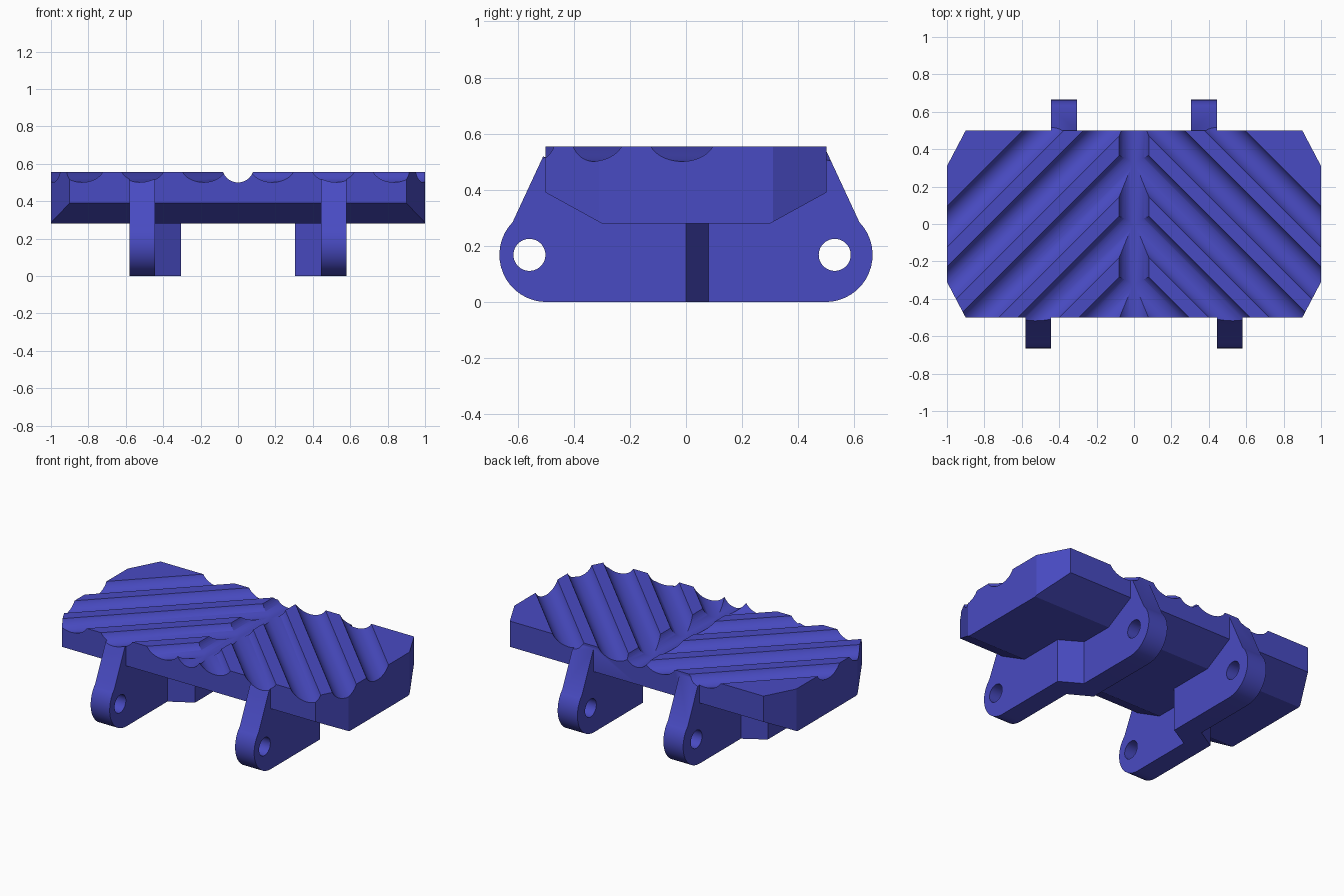
import bpy, bmesh, math

if "Cube" in bpy.data.objects:
    bpy.data.objects.remove(bpy.data.objects["Cube"])

TOP = 0.555          # height of the tread surface
R = 0.084            # groove radius
LIFT = 0.03          # groove axis above the tread surface

blue = bpy.data.materials.new("royal blue")
blue.diffuse_color = (0.066, 0.07, 0.54, 1)
blue.use_nodes = True
blue.node_tree.nodes["Principled BSDF"].inputs["Base Color"].default_value = blue.diffuse_color


def prism(name, profile, x0, x1, skew=None):
    """Extrude a (y, z) profile along x; skew maps a point to its y at x1."""
    bm = bmesh.new()
    a = [bm.verts.new((x0, y, z)) for y, z in profile]
    b = [bm.verts.new((x1, skew(y) if skew else y, z)) for y, z in profile]
    bm.faces.new(a)
    bm.faces.new(b[::-1])
    n = len(a)
    for i in range(n):
        j = (i + 1) % n
        bm.faces.new((a[j], a[i], b[i], b[j]))
    bmesh.ops.recalc_face_normals(bm, faces=bm.faces)
    return finish(name, bm)


def finish(name, bm):
    me = bpy.data.meshes.new(name)
    bm.to_mesh(me)
    bm.free()
    me.materials.append(blue)
    ob = bpy.data.objects.new(name, me)
    bpy.context.collection.objects.link(ob)
    return ob


def rod(name, loc, rot, radius, length):
    bpy.ops.mesh.primitive_cylinder_add(vertices=48, radius=radius, depth=length,
                                        location=loc, rotation=rot)
    ob = bpy.context.object
    ob.name = name
    ob.data.materials.append(blue)
    return ob


def apply_mod(ob, mod):
    bpy.context.view_layer.objects.active = ob
    bpy.ops.object.modifier_apply(modifier=mod.name)


def boolean(ob, other, op):
    mod = ob.modifiers.new("bool", 'BOOLEAN')
    mod.operation = op
    mod.solver = 'EXACT'
    mod.object = other
    bpy.context.view_layer.update()
    apply_mod(ob, mod)
    bpy.data.objects.remove(other, do_unlink=True)


# Right half of the pad: bevelled underside, clipped corners
pad = prism("track_pad", [(-0.5, TOP), (-0.5, 0.39), (-0.3, 0.28),
                          (0.3, 0.28), (0.5, 0.39), (0.5, TOP)], 0, 1)
bm = bmesh.new()
bm.from_mesh(pad.data)
for s in (-1, 1):
    cut = bmesh.ops.bisect_plane(bm, geom=bm.verts[:] + bm.edges[:] + bm.faces[:],
                                 plane_co=(0.9, s * 0.5, 0),
                                 plane_no=(0.19, s * 0.1, 0), clear_outer=True)
    edges = [e for e in cut['geom_cut'] if isinstance(e, bmesh.types.BMEdge)]
    bmesh.ops.holes_fill(bm, edges=edges)
bmesh.ops.recalc_face_normals(bm, faces=bm.faces)
bm.to_mesh(pad.data)
bm.free()


# Lugs: rounded foot, sloping shoulder, angled inner end
def lug(name, s, x_mid, x_out, hole_y):
    pts = [(s * -0.08, 0.4), (s * -0.08, 0.0)]
    for i in range(17):
        t = math.radians(-90 + 134 * i / 16)
        pts.append((s * (0.497 + 0.168 * math.cos(t)), 0.168 + 0.168 * math.sin(t)))
    pts += [(s * 0.497, 0.545), (s * 0.45, 0.4)]
    ob = prism(name, pts, x_mid, x_out,
               lambda y: 0.0 if abs(y - s * -0.08) < 1e-5 else y)
    hole = rod("pin_hole_cutter", ((x_mid + x_out) / 2, hole_y, 0.168),
               (0, math.pi / 2, 0), 0.057, 0.4)
    boolean(ob, hole, 'DIFFERENCE')
    return ob


boolean(pad, lug("front_lug", -1, 0.445, 0.58, -0.558), 'UNION')
boolean(pad, lug("back_lug", 1, 0.445, 0.305, 0.53), 'UNION')

# Diagonal grooves, each along x + y = c
for k in range(5):
    c = -0.315 + 0.325 * k
    boolean(pad, rod("groove_cutter", (c / 2, c / 2, TOP + LIFT),
                     (math.pi / 2, 0, math.pi / 4), R, 5), 'DIFFERENCE')

# Open the centre plane and mirror to the left half
bm = bmesh.new()
bm.from_mesh(pad.data)
inner = [f for f in bm.faces if all(abs(v.co.x) < 1e-4 for v in f.verts)]
bmesh.ops.delete(bm, geom=inner, context='FACES')
bm.to_mesh(pad.data)
bm.free()
mir = pad.modifiers.new("mirror", 'MIRROR')
mir.merge_threshold = 0.0005
apply_mod(pad, mir)

# Straight groove down the middle
boolean(pad, rod("centre_groove_cutter", (0, 0, TOP + LIFT),
                 (math.pi / 2, 0, 0), R + 0.001, 3), 'DIFFERENCE')

# Smooth curved surfaces, keep edges crisp
bpy.ops.object.select_all(action='DESELECT')
pad.select_set(True)
bpy.context.view_layer.objects.active = pad
bpy.ops.object.shade_smooth_by_angle(angle=math.radians(25))
